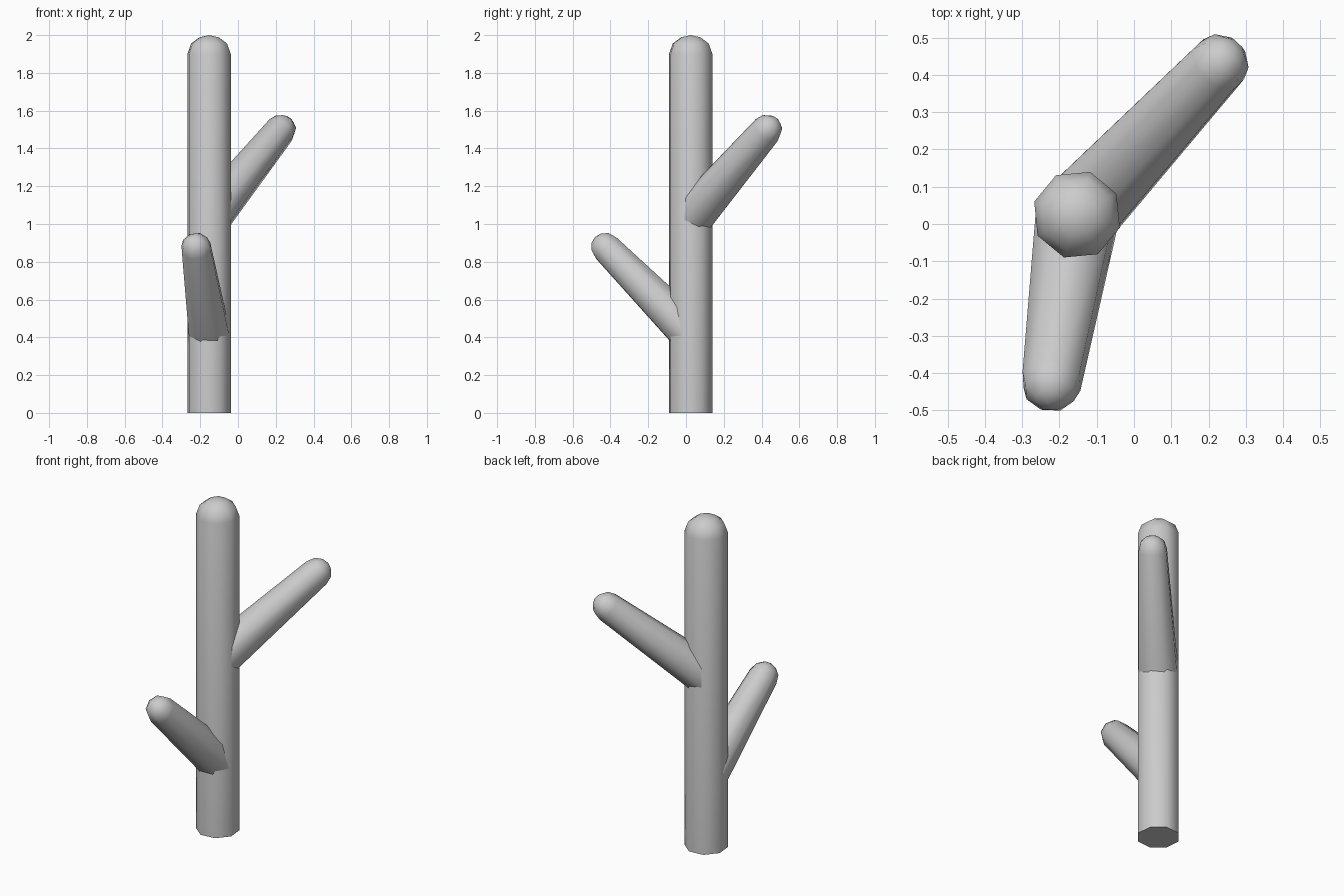
import bpy, bmesh, math
from mathutils import Vector

if "Cube" in bpy.data.objects:
    bpy.data.objects.remove(bpy.data.objects["Cube"])

SIDES = 8


def limb(name, base, tip, r0, r1, turn, cap):
    """Tapered tube from base to tip, closed with a low-poly dome of height cap."""
    base, tip = Vector(base), Vector(tip)
    axis = (tip - base).normalized()
    rot = Vector((0, 0, 1)).rotation_difference(axis)
    length = (tip - base).length - cap
    profile = [(0, r0), (length, r1), (length + cap * 0.55, r1 * 0.83),
               (length + cap * 0.88, r1 * 0.45)]
    bm = bmesh.new()
    rings = []
    for h, r in profile:
        ring = []
        for i in range(SIDES):
            a = turn + math.tau * i / SIDES
            ring.append(bm.verts.new(base + rot @ Vector((r * math.cos(a), r * math.sin(a), h))))
        rings.append(ring)
    for lo, hi in zip(rings, rings[1:]):
        for i in range(SIDES):
            j = (i + 1) % SIDES
            bm.faces.new((lo[i], lo[j], hi[j], hi[i]))
    apex = bm.verts.new(tip)
    for i in range(SIDES):
        bm.faces.new((rings[-1][i], rings[-1][(i + 1) % SIDES], apex))
    bm.faces.new(rings[0][::-1])
    mesh = bpy.data.meshes.new(name)
    bm.to_mesh(mesh)
    bm.free()
    ob = bpy.data.objects.new(name, mesh)
    bpy.context.collection.objects.link(ob)
    bpy.ops.object.select_all(action='DESELECT')
    bpy.context.view_layer.objects.active = ob
    ob.select_set(True)
    bpy.ops.object.shade_smooth_by_angle(angle=math.radians(60))
    return ob


# Upright trunk
limb("trunk", (-0.153, 0.025, 0), (-0.153, 0.025, 2), 0.12, 0.12, math.radians(28), 0.1)

# Side branches growing out of the trunk axis, ending in rounded tips
def branch(name, base, centre):
    out = (Vector(centre) - Vector(base)).normalized()
    limb(name, base, Vector(centre) + out * 0.08, 0.116, 0.083, math.radians(22.5), 0.085)

branch("upper_branch", (-0.153, 0.025, 1.03), (0.228, 0.43, 1.50))
branch("lower_branch", (-0.153, 0.025, 0.42), (-0.222, -0.425, 0.875))
